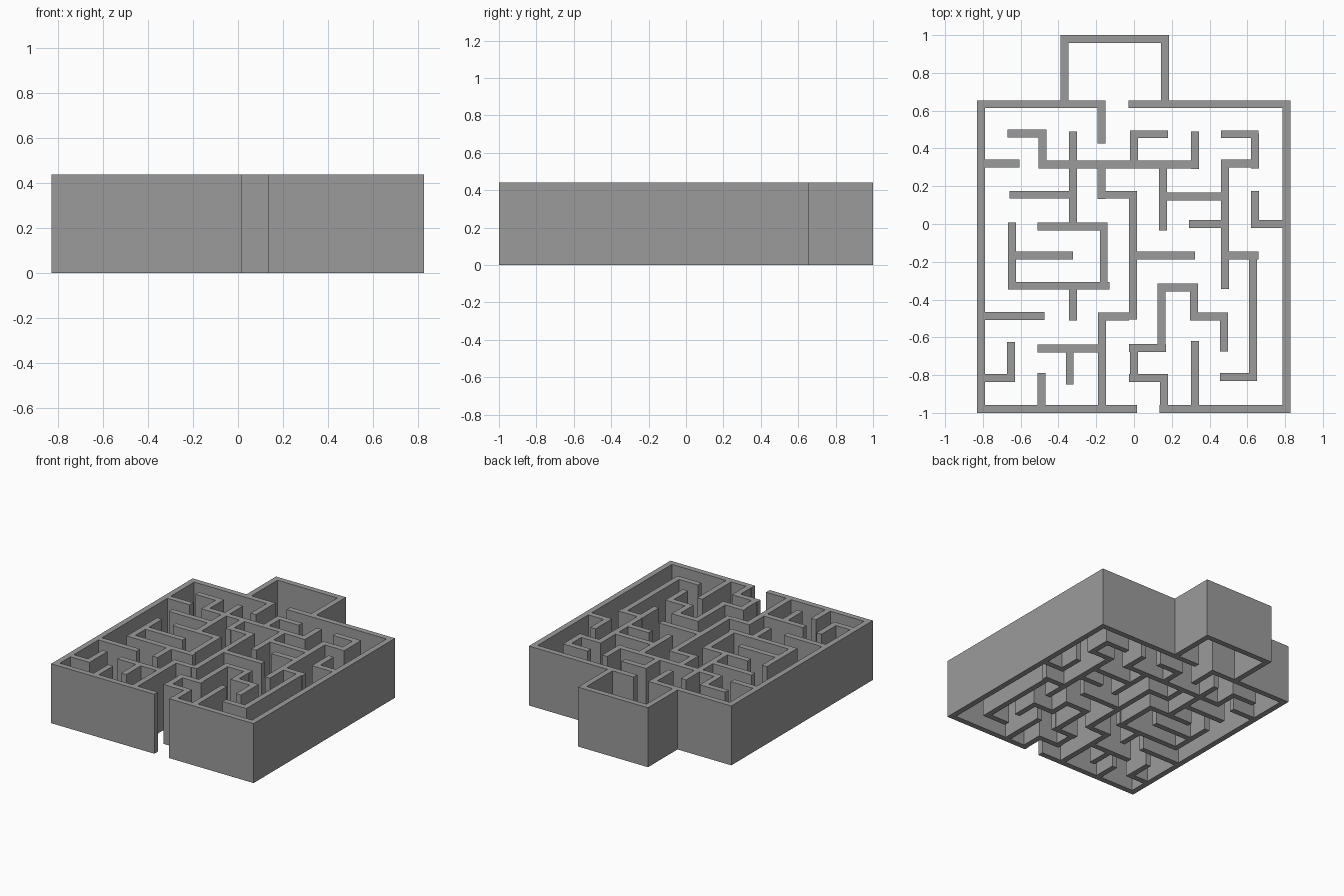
import bpy
import bmesh

if "Cube" in bpy.data.objects:
    bpy.data.objects.remove(bpy.data.objects["Cube"], do_unlink=True)

HEIGHT = 0.44
HALF = 2.1          # half the wall thickness, in hundredths

# One plain stone colour for every wall
stone = bpy.data.materials.new("stone grey")
stone.use_nodes = True
colour = (0.33, 0.33, 0.33, 1)
stone.diffuse_color = colour
stone.node_tree.nodes["Principled BSDF"].inputs["Base Color"].default_value = colour


def across(start, end, y):
    """Footprint of a wall running left to right."""
    return (start, end, y - HALF, y + HALF)


def along(x, start, end):
    """Footprint of a wall running front to back."""
    return (x - HALF, x + HALF, start, end)


def build_walls(name, walls):
    """Merge the wall footprints into one flat outline and raise it."""
    xs = sorted({round(v, 2) for w in walls for v in w[:2]})
    ys = sorted({round(v, 2) for w in walls for v in w[2:]})
    bm = bmesh.new()
    corners = {}

    def corner(x, y):
        if (x, y) not in corners:
            corners[x, y] = bm.verts.new((x / 100, y / 100, 0))
        return corners[x, y]

    for left, right in zip(xs, xs[1:]):
        for front, back in zip(ys, ys[1:]):
            cx, cy = (left + right) / 2, (front + back) / 2
            if any(w[0] < cx < w[1] and w[2] < cy < w[3] for w in walls):
                bm.faces.new([corner(left, front), corner(right, front),
                              corner(right, back), corner(left, back)])
    bmesh.ops.dissolve_limit(bm, angle_limit=0.01, verts=bm.verts[:], edges=bm.edges[:])

    mesh = bpy.data.meshes.new(name)
    bm.to_mesh(mesh)
    bm.free()
    mesh.materials.append(stone)
    obj = bpy.data.objects.new(name, mesh)
    bpy.context.collection.objects.link(obj)
    raise_up = obj.modifiers.new("raise walls", "SOLIDIFY")
    raise_up.thickness = HEIGHT
    raise_up.offset = 1
    return obj


# Outer shell with a front entrance and a back alcove
build_walls("outer_wall", [
    along(-80.9, -100, 65.5), along(80.7, -100, 65.5),
    across(-83, 1.5, -97.9), across(13.5, 82.8, -97.9),
    across(-83, -15, 63.4), across(-3, 82.8, 63.4),
    along(-36.8, 63, 100), along(16.4, 63, 100), across(-38.9, 18.5, 97.9),
])

# Winding partitions in the back half
build_walls("back_partitions", [
    across(-67, -46.4, 48), along(-48.5, 29.4, 50),
    across(-78.8, -60.5, 32), across(-50.6, 34.4, 31.5),
    along(-32.3, -1, 49), along(-17.3, 42.5, 61.3), along(-17.3, 13.2, 32),
    along(0, 31, 49.6), across(-2.1, 18, 47.5), along(32.3, 29, 49),
    across(46, 66, 47.5), along(64, 29.5, 48), across(46, 66, 32),
    across(-66, -32, 15.5), across(-19.4, 1.5, 15.5),
    along(15.4, -3.5, 32), across(15.4, 50, 14.6),
    along(48.2, -34.5, 34), across(29, 50, 0), across(62, 78.6, 0),
    along(64, -2, 17.5),
    along(-0.6, -50.5, 17), across(-51, -14, -1.4),
    along(-16, -33, 0.7),
])

# Winding partitions in the front half
build_walls("front_partitions", [
    along(-64.7, -34.6, 0.7), across(-66, -32.3, -16.7), across(-66.8, -13, -32.7),
    across(1.5, 32.3, -16.7), across(46, 66, -16.7), along(63, -83, -17),
    along(-32.3, -51, -33), across(-78.8, -47.5, -48.7), across(-19, -2.7, -49),
    along(-17, -95.8, -47), across(12.4, 34, -33.7), along(14.5, -67.5, -32),
    along(31.7, -51, -32), across(30, 49.8, -49), along(47.7, -67.5, -47),
    across(-51, -17, -66), along(-34, -85, -66), across(-2.6, 17, -65.6),
    along(0, -83, -66), across(-2.6, 18, -81.5), along(15.9, -95.8, -80),
    across(-78.8, -63, -81.5), along(-65.2, -83, -62.5),
    along(-49, -95.8, -79), along(32.2, -95.8, -62), across(45.5, 65, -81),
])
